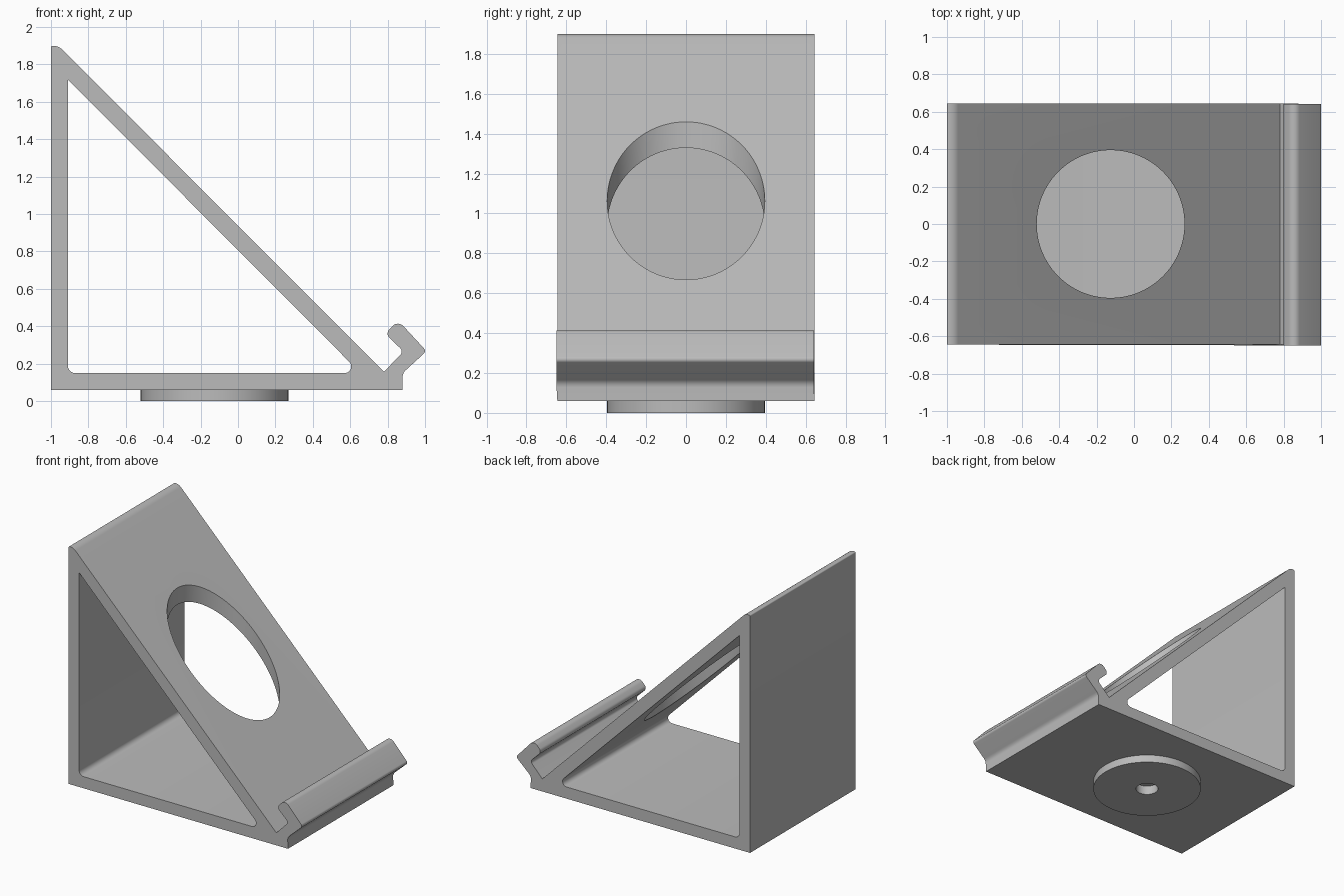
import bpy
import bmesh
import math
from mathutils import Vector

cube = bpy.data.objects.get("Cube")
if cube:
    bpy.data.objects.remove(cube, do_unlink=True)

grey = bpy.data.materials.new("plain grey")
grey.use_nodes = True
tone = (0.5, 0.5, 0.5, 1)
grey.diffuse_color = tone
grey.node_tree.nodes["Principled BSDF"].inputs["Base Color"].default_value = tone


def rounded(corners, steps=8):
    """Turn (x, z, radius) corners into an outline with arcs."""
    out = []
    for i, (x, z, r) in enumerate(corners):
        p = Vector((x, z))
        if r == 0:
            out.append(p)
            continue
        a = (Vector(corners[i - 1][:2]) - p).normalized()
        b = (Vector(corners[(i + 1) % len(corners)][:2]) - p).normalized()
        half = a.angle(b) / 2
        centre = p + (a + b).normalized() * (r / math.sin(half))
        start = p + a * (r / math.tan(half)) - centre
        end = p + b * (r / math.tan(half)) - centre
        sweep = math.pi - 2 * half
        for k in range(steps + 1):
            t = k / steps
            out.append(centre + (start * math.sin((1 - t) * sweep)
                                 + end * math.sin(t * sweep)) / math.sin(sweep))
    return out


def finish(name, bm):
    bmesh.ops.recalc_face_normals(bm, faces=bm.faces)
    mesh = bpy.data.meshes.new(name)
    bm.to_mesh(mesh)
    bm.free()
    mesh.materials.append(grey)
    obj = bpy.data.objects.new(name, mesh)
    bpy.context.collection.objects.link(obj)
    return obj


def prism(name, corners, half_width):
    bm = bmesh.new()
    face = bm.faces.new([bm.verts.new((p.x, -half_width, p.y)) for p in rounded(corners)])
    side = bmesh.ops.extrude_face_region(bm, geom=[face])["geom"]
    moved = [g for g in side if isinstance(g, bmesh.types.BMVert)]
    bmesh.ops.translate(bm, verts=moved, vec=(0, 2 * half_width, 0))
    return finish(name, bm)


def cylinder(name, radius, low, high):
    bm = bmesh.new()
    bmesh.ops.create_cone(bm, cap_ends=True, segments=96, radius1=radius,
                          radius2=radius, depth=high - low)
    bmesh.ops.translate(bm, verts=bm.verts, vec=(-0.125, 0, (low + high) / 2))
    return finish(name, bm)


def activate(obj):
    bpy.ops.object.select_all(action='DESELECT')
    obj.select_set(True)
    bpy.context.view_layer.objects.active = obj


def cut(obj, cutter):
    cutter.hide_render = True
    mod = obj.modifiers.new("cut", 'BOOLEAN')
    mod.operation = 'DIFFERENCE'
    mod.solver = 'EXACT'
    mod.object = cutter
    activate(obj)
    bpy.ops.object.modifier_apply(modifier=mod.name)
    bpy.data.objects.remove(cutter, do_unlink=True)


# Triangular stand with the hooked front lip
stand = prism("stand_frame", [
    (-1, 0.06, 0), (0.88, 0.06, 0), (0.88, 0.15, 0.05), (1.008, 0.267, 0.02),
    (0.855, 0.433, 0.04), (0.788, 0.36, 0.03), (0.886, 0.265, 0.025),
    (0.78, 0.157, 0), (-0.96, 1.9, 0.07), (-1, 1.9, 0.01)], 0.645)
for v in stand.data.vertices:
    if v.co.x > 0.785 and not (v.co.z < 0.1):
        v.co.y -= 0.004

# Open triangular interior
cut(stand, prism("interior_cutter", [
    (-0.91, 0.15, 0.04), (0.655, 0.15, 0.035), (-0.91, 1.72, 0)], 1))

# Round opening straight down through the sloping panel
cut(stand, cylinder("opening_cutter", 0.395, 0.3, 2.2))

# Round foot with a shallow socket underneath
foot = cylinder("round_foot", 0.395, 0, 0.06)
for part in (stand, foot):
    hole = cylinder("socket_cutter", 0.06, -0.1, 0.07)
    hole.scale = (1, 1, 1)
    for v in hole.data.vertices:
        v.co.x = -0.125 + (v.co.x + 0.125) * 1.35
        v.co.y *= 1.35
    cut(part, hole)

for part in (stand, foot):
    activate(part)
    bpy.ops.object.shade_smooth_by_angle(angle=math.radians(30))
